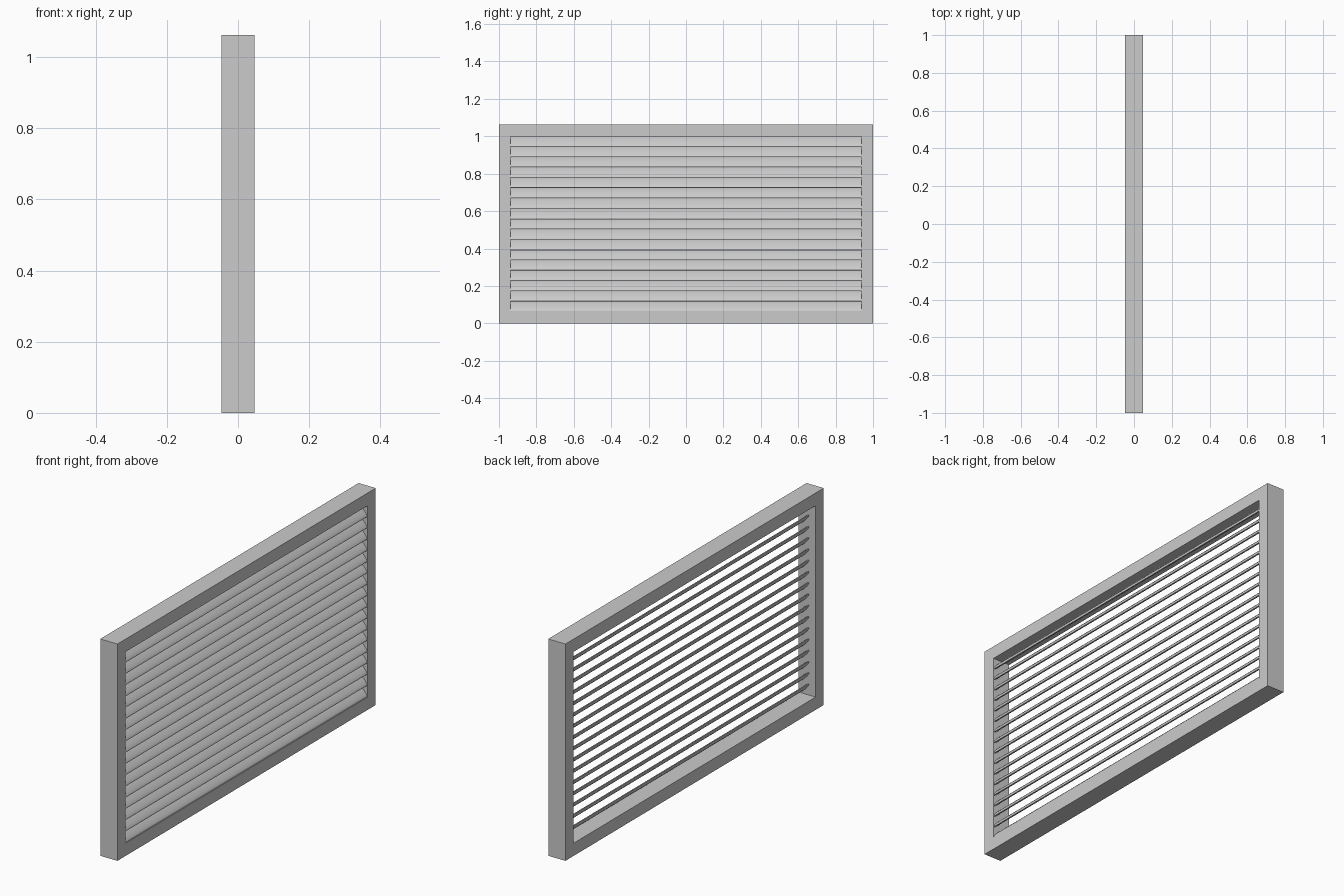
import bpy, bmesh, math

if "Cube" in bpy.data.objects:
    bpy.data.objects.remove(bpy.data.objects["Cube"])

DEPTH = 0.093      # frame thickness along x
H = 1.0625         # overall height
B = 0.0625         # frame border width
N = 17             # slat count


def prism(name, profile, axis, lo, hi, smooth=False):
    """Extrude a closed 2D profile along x (y,z points) or y (x,z points)."""
    bm = bmesh.new()
    if axis == 'x':
        verts = [bm.verts.new((lo, a, b)) for a, b in profile]
        step = (hi - lo, 0, 0)
    else:
        verts = [bm.verts.new((a, lo, b)) for a, b in profile]
        step = (0, hi - lo, 0)
    face = bm.faces.new(verts)
    ext = bmesh.ops.extrude_face_region(bm, geom=[face], use_keep_orig=True)
    moved = [g for g in ext['geom'] if isinstance(g, bmesh.types.BMVert)]
    bmesh.ops.translate(bm, verts=moved, vec=step)
    bmesh.ops.recalc_face_normals(bm, faces=bm.faces)
    mesh = bpy.data.meshes.new(name)
    bm.to_mesh(mesh)
    bm.free()
    ob = bpy.data.objects.new(name, mesh)
    bpy.context.collection.objects.link(ob)
    if smooth:
        bpy.ops.object.select_all(action='DESELECT')
        ob.select_set(True)
        bpy.context.view_layer.objects.active = ob
        bpy.ops.object.shade_smooth_by_angle(angle=math.radians(50))
    return ob


# Frame: side jambs and head in one piece, standing on a separate sill
inner = 1 - B
prism("frame_sides_and_head",
      [(-1, B), (-1, H), (1, H), (1, B), (inner, B), (inner, H - B),
       (-inner, H - B), (-inner, B)], 'x', -DEPTH / 2, DEPTH / 2)
prism("frame_sill", [(-1, 0), (1, 0), (1, B), (-1, B)], 'x', -DEPTH / 2, DEPTH / 2)

# Slats: slim oval blades tilted 45 degrees, low edge toward +x
pitch = (H - 2 * B) / N
tilt = math.radians(-45)
half_chord, half_thick, x0 = 0.038, 0.007, 0.017
oval = []
for k in range(28):
    t = 2 * math.pi * k / 28
    u, v = half_chord * math.cos(t), half_thick * math.sin(t)
    oval.append((x0 + u * math.cos(tilt) - v * math.sin(tilt),
                 u * math.sin(tilt) + v * math.cos(tilt)))
for i in range(N):
    zc = B + pitch * (i + 0.5)
    prism(f"slat_{i + 1}", [(x, z + zc) for x, z in oval], 'y', -inner, inner, True)
